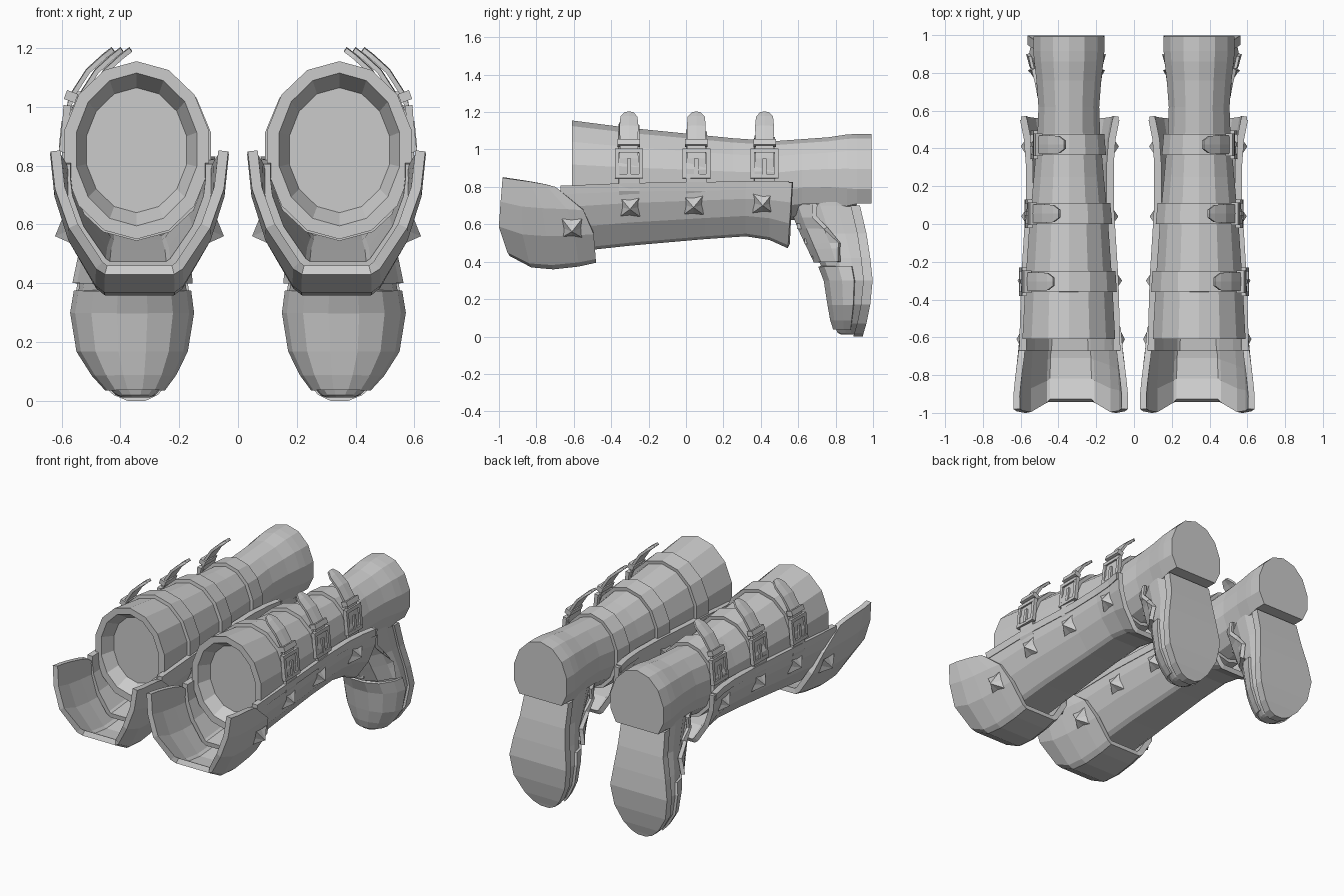
import bpy, bmesh, math
from mathutils import Vector, Matrix

if "Cube" in bpy.data.objects:
    bpy.data.objects.remove(bpy.data.objects["Cube"])

CX = 0.345  # centre line of the right boot; everything is mirrored to the left


def finish(name, bm, thick=0):
    me = bpy.data.meshes.new(name)
    bmesh.ops.recalc_face_normals(bm, faces=bm.faces)
    bm.to_mesh(me)
    bm.free()
    ob = bpy.data.objects.new(name, me)
    bpy.context.collection.objects.link(ob)
    if thick:
        s = ob.modifiers.new("thickness", 'SOLIDIFY')
        s.thickness, s.offset = thick, 0
    ob.modifiers.new("pair", 'MIRROR').use_mirror_merge = False
    return ob


def loft(name, rows, closed=True, caps=True, thick=0):
    bm = bmesh.new()
    vs = [[bm.verts.new(p) for p in r] for r in rows]
    n = len(rows[0])
    for a, b in zip(vs, vs[1:]):
        for i in range(n if closed else n - 1):
            j = (i + 1) % n
            bm.faces.new((a[i], a[j], b[j], b[i]))
    if closed and caps:
        bm.faces.new(vs[0])
        bm.faces.new(vs[-1])
    return finish(name, bm, thick)


def interp(table, y):
    for a, b in zip(table, table[1:]):
        if y <= b[0]:
            f = (y - a[0]) / (b[0] - a[0])
            return [p + (q - p) * f for p, q in zip(a, b)]
    return table[-1]


def ring(y, rx, zb, zt, grow=0, n=14):
    rz, cz = (zt - zb) / 2 + grow, (zt + zb) / 2
    return [(CX + (rx + grow) * math.cos(math.tau * (i + .5) / n), y,
             cz + rz * math.sin(math.tau * (i + .5) / n)) for i in range(n)]


def box(bm, c, size):
    bmesh.ops.create_cube(bm, size=1, matrix=Matrix.Translation(c) @ Matrix.Diagonal((*size, 1)))


# Boot shaft: y, half width, bottom, top
LEG = [(-.61, .252, .55, 1.155), (-.3, .235, .57, 1.115), (0, .214, .59, 1.085),
       (.25, .19, .60, 1.06), (.48, .17, .61, 1.045), (.62, .165, .63, 1.055),
       (.76, .176, .63, 1.065), (.86, .188, .61, 1.08)]
# Heel continues the shaft, with a flat underside towards the arch
heel_rows = [[(x, y, max(z, .71)) for x, y, z in ring(y, .193, .60, 1.083)] for y in (.915, .993)]
loft("boot_shaft_and_heel", [ring(-.53, .175, .64, 1.065), ring(-.61, .21, .595, 1.115)]
     + [ring(*r) for r in LEG] + heel_rows)

# Foot: z, instep y, sole y, half width, centre x
FOOT = [(.0, .85, .945, .03, .345), (.02, .81, .95, .075, .348), (.07, .79, .965, .125, .353),
        (.17, .772, .985, .182, .36), (.30, .752, .998, .203, .36), (.42, .705, .985, .185, .358),
        (.55, .64, .965, .162, .35), (.70, .58, .93, .155, .345), (.84, .56, .93, .155, .345)]
ARCH = [(-.95, 0), (-1, .25), (-.92, .55), (-.66, .86), (-.25, 1)]
ARCH += [(-u, v) for u, v in reversed(ARCH)]


def foot_row(z, grow=0, arch=ARCH):
    _, yi, ys, hw, cx = interp(FOOT, z)
    ys -= .045
    yi -= grow
    return [(cx + u * (hw + grow - .008), ys - v * (ys - yi), z) for u, v in arch]


loft("foot_upper", [foot_row(max(f[0], .012)) for f in FOOT])
loft("sole", [[(cx - hw, ys, z), (cx - hw, ys - .05, z), (cx + hw, ys - .05, z), (cx + hw, ys, z)]
              for z, yi, ys, hw, cx in FOOT[:-1]])

# Toe cap and instep flap laid over the upper
loft("toe_cap", [foot_row(z, .008, arch=ARCH[1:-1]) for z in (.04, .09, .17, .30, .375)],
     closed=False, thick=.016)
loft("instep_flap", [foot_row(z, .018, arch=[(u * .98, max(v, lo)) for u, v in ARCH[1:-1]])
     for z, lo in ((.40, .5), (.47, .42), (.50, .38), (.58, .55), (.64, .68), (.71, .6))],
     closed=False, thick=.025)
for i, (z, y) in enumerate(((.43, .70), (.51, .66), (.59, .62))):
    bm = bmesh.new()
    box(bm, (CX + .005, y - .01, z), (.15, .035, .03))
    finish(f"instep_lace_{i + 1}", bm)

# U-shaped plate section: half width factor, height factor
U = [(1, 1), (.95, .69), (.79, .37), (.48, .04), (.40, 0)]
U += [(-u, t) for u, t in reversed(U)]

# Shin guard: y, half width, bottom, top
SHIN = [(-.67, .25, .46, .80), (-.3, .24, .50, .815), (.1, .215, .535, .82),
        (.32, .215, .55, .825), (.45, .225, .53, .825), (.55, .245, .485, .825)]
loft("shin_guard", [[(CX - .005 + u * hw, y + .02 * t * (y > .5), zb + t * (zt - zb)) for u, t in U]
     for y, hw, zb, zt in SHIN], closed=False, thick=.03)

# Raised rim strip along both upper edges of the shin guard
for side, label in ((1, "outer"), (-1, "inner")):
    rows = [[(CX - .005 + side * (hw + dx), y, zt + dz) for dx, dz in
             ((-.02, .006), (.018, .006), (.014, -.04), (-.02, -.04))] for y, hw, zb, zt in SHIN]
    loft(f"shin_rim_{label}", rows)

# Knee guard: flares forward, rear edge sweeps back underneath
KNEE_F = [(0, -.935), (.04, -.95), (.37, -.998), (.69, -.99), (1, -.98)]
KNEE_R = [(0, -.485), (.04, -.485), (.37, -.495), (.69, -.55), (.85, -.61), (1, -.70)]
KNEE = [(0, .285, .445, .85), (.25, .287, .385, .84), (.5, .28, .375, .83),
        (.8, .27, .39, .815), (1, .262, .41, .80)]
rows = []
for s, hw, zb, zt in KNEE:
    row = []
    for u, t in U:
        f, r = interp(KNEE_F, t)[1], interp(KNEE_R, t)[1]
        row.append((CX - .01 + u * hw, f + (r - f) * s, zb + t * (zt - zb)))
    rows.append(row)
loft("knee_guard", rows, closed=False, thick=.034)


# Pyramid studs with pinched bases
def stud(name, x, y, z, side, tilt):
    bm = bmesh.new()
    m = Matrix.Translation((x, y, z)) @ Matrix.Rotation(side * (math.pi / 2 + tilt), 4, 'Y')
    base = [bm.verts.new(m @ Vector((r * math.cos(a), r * math.sin(a), -.012)))
            for k in range(8) for r, a in [((.047, .076)[k % 2], k * math.pi / 4)]]
    tip = bm.verts.new(m @ Vector((0, 0, .04)))
    for k in range(8):
        bm.faces.new((base[k], base[(k + 1) % 8], tip))
    bm.faces.new(base)
    finish(name, bm)


for side, label in ((1, "outer"), (-1, "inner")):
    stud(f"knee_stud_{label}", CX - .01 + side * .25, -.61, .575, side, .38)
    for i, (y, z) in enumerate(((-.3, .69), (.04, .7), (.41, .71))):
        _, hw, zb, zt = interp(SHIN, y)
        stud(f"shin_stud_{label}_{i + 1}", CX - .005 + side * (hw * .93 + .015), y, z, side, .25)

# Straps around the shaft with buckle, keeper loop and loose tail
for i, y in enumerate((-.305, .055, .42)):
    dx = -.03 * i
    rows = [ring(*interp(LEG, y + d), grow=.01) for d in (-.055, .055)]
    loft(f"strap_{i + 1}", rows, caps=False, thick=.024)

    path = [(.58, .80, .058), (.585, .87, .05), (.582, .95, .05), (.568, 1.03, .048),
            (.51, 1.12, .05), (.455, 1.17, .045), (.425, 1.193, .022)]
    loft(f"strap_tail_{i + 1}", [[(x + dx, y - w, z), (x + dx, y, z + .004), (x + dx, y + w, z)]
         for x, z, w in path], closed=False, thick=.016)

    # Buckle frame with prong, leaning in with the shaft
    bm = bmesh.new()
    bx = .588 + dx
    for s in (-1, 1):
        box(bm, (bx, y + s * .064, .925), (.024, .022, .16))
        box(bm, (bx, y, .925 + s * .069), (.026, .148, .022))
    box(bm, (bx + .006, y, .905), (.018, .022, .09))
    bmesh.ops.rotate(bm, verts=bm.verts, cent=(bx, y, .925), matrix=Matrix.Rotation(-.1, 3, 'Y'))
    finish(f"buckle_{i + 1}", bm)

    bm = bmesh.new()
    box(bm, (.568 + dx, y, 1.035), (.04, .12, .032))
    bmesh.ops.rotate(bm, verts=bm.verts, cent=(.568 + dx, y, 1.035), matrix=Matrix.Rotation(-.35, 3, 'Y'))
    finish(f"keeper_loop_{i + 1}", bm)
